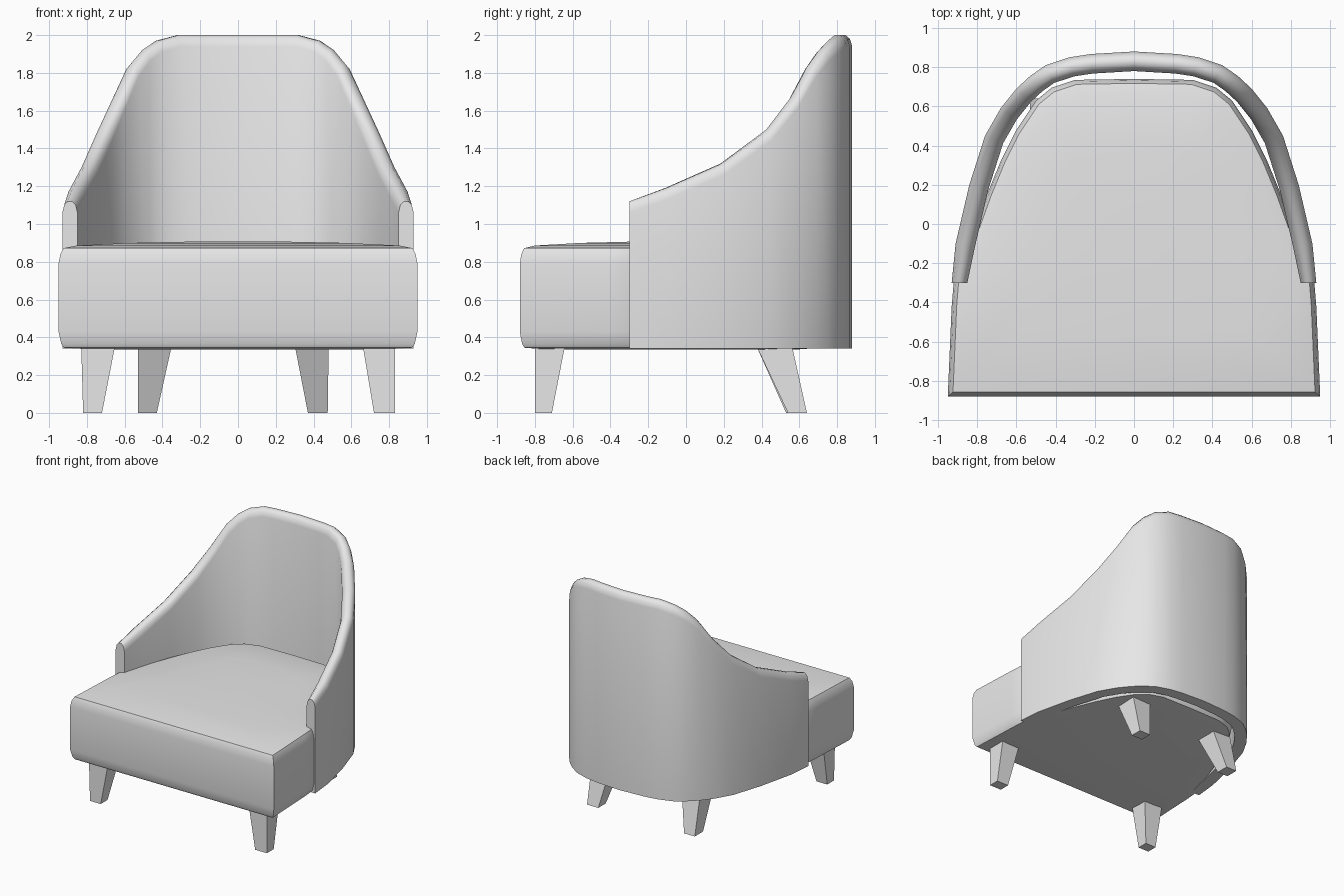
import bpy
import bmesh
from mathutils import Vector
from math import radians

cube = bpy.data.objects.get("Cube")
if cube:
    bpy.data.objects.remove(cube, do_unlink=True)

grey = bpy.data.materials.new("light_grey")
grey.use_nodes = True
grey.diffuse_color = (0.8, 0.8, 0.8, 1)
grey.node_tree.nodes["Principled BSDF"].inputs["Base Color"].default_value = (0.8, 0.8, 0.8, 1)


def loft(name, rings, closed=True, angle=None):
    """Skin a list of closed point rings, capping both ends."""
    bm = bmesh.new()
    loops = [[bm.verts.new(p) for p in ring] for ring in rings]
    n = len(loops[0])
    for a, b in zip(loops, loops[1:]):
        for i in range(n):
            j = (i + 1) % n
            bm.faces.new((a[i], a[j], b[j], b[i]))
    bm.faces.new(loops[0])
    bm.faces.new(loops[-1])
    bmesh.ops.recalc_face_normals(bm, faces=bm.faces)
    mesh = bpy.data.meshes.new(name)
    bm.to_mesh(mesh)
    bm.free()
    mesh.materials.append(grey)
    obj = bpy.data.objects.new(name, mesh)
    bpy.context.collection.objects.link(obj)
    if angle:
        bpy.ops.object.select_all(action="DESELECT")
        obj.select_set(True)
        bpy.context.view_layer.objects.active = obj
        bpy.ops.object.shade_smooth_by_angle(angle=radians(angle))
    return obj


def mirrored(half):
    """Extend a half outline, starting on the centre line, to both sides."""
    return [(-p[0], *p[1:]) for p in reversed(half[1:])] + list(half)


# Wraparound back: outer plan position and rim height at each station
stations = mirrored([
    (0, .88, 2), (.22, .867, 2), (.33, .85, 2), (.45, .81, 1.97), (.53, .755, 1.92),
    (.6, .69, 1.84), (.68, .59, 1.67), (.76, .45, 1.5), (.84, .2, 1.32),
    (.91, -.1, 1.19), (.93, -.3, 1.12)])
rings = []
for i, (x, y, top) in enumerate(stations):
    before = Vector(stations[max(i - 1, 0)][:2])
    after = Vector(stations[min(i + 1, len(stations) - 1)][:2])
    along = (after - before).normalized()
    inward = Vector((along.y, -along.x))
    if i in (0, len(stations) - 1):
        inward = Vector((-1 if x > 0 else 1, 0))
    thick = .08 if abs(x) > .92 else .1
    section = [(0, .34), (0, top - .06), (.12, top - .02), (.35, top),
               (.65, top), (.88, top - .02), (1, top - .06), (1, .34)]
    rings.append([(x + inward.x * thick * d, y + inward.y * thick * d, z)
                  for d, z in section])
loft("wraparound_back", rings, angle=45)

# Seat cushion: plan outline stacked with rounded edges and a slight crown
outline = mirrored([
    (0, .74), (.3, .735), (.42, .695), (.5, .63), (.6, .48), (.68, .32), (.75, .15),
    (.84, -.1), (.92, -.3), (.93, -.42), (.95, -.88)])
layers = [(.8, .335), (.97, .345), (.985, .365), (1, .43), (1, .79), (.99, .84),
          (.972, .872), (.9, .886), (.6, .9), (.25, .907)]
loft("seat_cushion", [[(x * s, -.07 + (y + .07) * s, z) for x, y in outline]
                      for s, z in layers], angle=45)


def leg(name, top, foot):
    """Tapered square leg from x and y limits at the seat and at the floor."""
    def square(x0, x1, y0, y1, z):
        return [(x0, y0, z), (x1, y0, z), (x1, y1, z), (x0, y1, z)]
    loft(name, [square(*foot, 0), square(*top, .36)])


leg("front_left_leg", (.66, .83, -.8, -.64), (.72, .83, -.8, -.71))
leg("front_right_leg", (-.83, -.65, -.8, -.64), (-.82, -.72, -.8, -.71))
leg("back_left_leg", (.3, .48, .37, .56), (.37, .475, .54, .64))
leg("back_right_leg", (-.53, -.35, .37, .56), (-.53, -.43, .53, .64))
